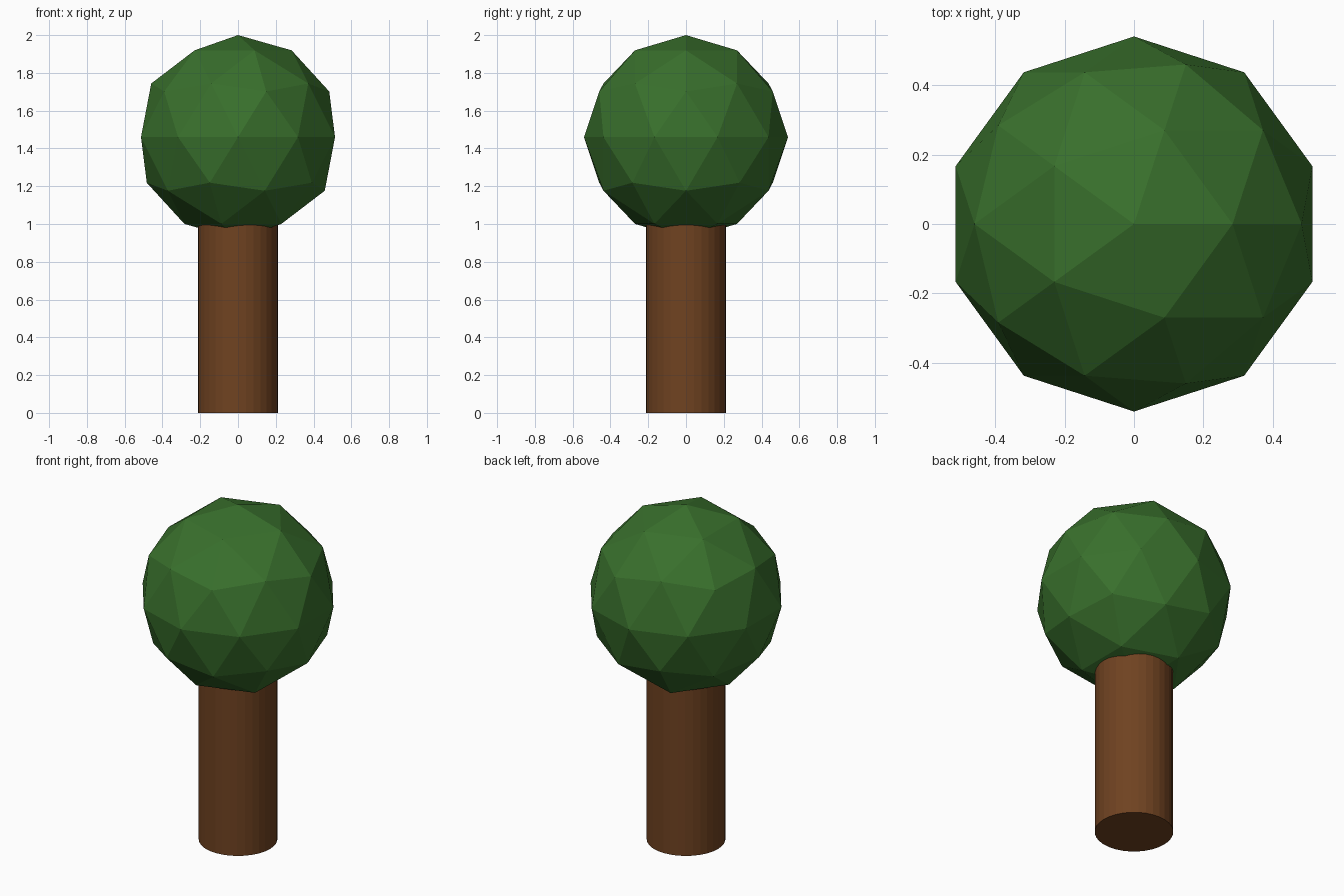
import bpy

if "Cube" in bpy.data.objects:
    bpy.data.objects.remove(bpy.data.objects["Cube"])


def paint(obj, name, color):
    mat = bpy.data.materials.new(name)
    mat.diffuse_color = color
    mat.use_nodes = True
    mat.node_tree.nodes["Principled BSDF"].inputs["Base Color"].default_value = mat.diffuse_color
    obj.data.materials.append(mat)


# Trunk: plain cylinder, its top tucked into the crown
TRUNK_TOP = 1.04
bpy.ops.mesh.primitive_cylinder_add(vertices=32, radius=0.213, depth=TRUNK_TOP,
                                    location=(0, 0, TRUNK_TOP / 2))
trunk = bpy.context.object
trunk.name = "trunk"
paint(trunk, "bark", (0.16, 0.055, 0.015, 1))

# Crown: flat-faced low-poly ball
bpy.ops.mesh.primitive_ico_sphere_add(subdivisions=2, radius=0.54,
                                      location=(0, 0, 1.46))
crown = bpy.context.object
crown.name = "crown"
paint(crown, "leaves", (0.04, 0.16, 0.025, 1))
